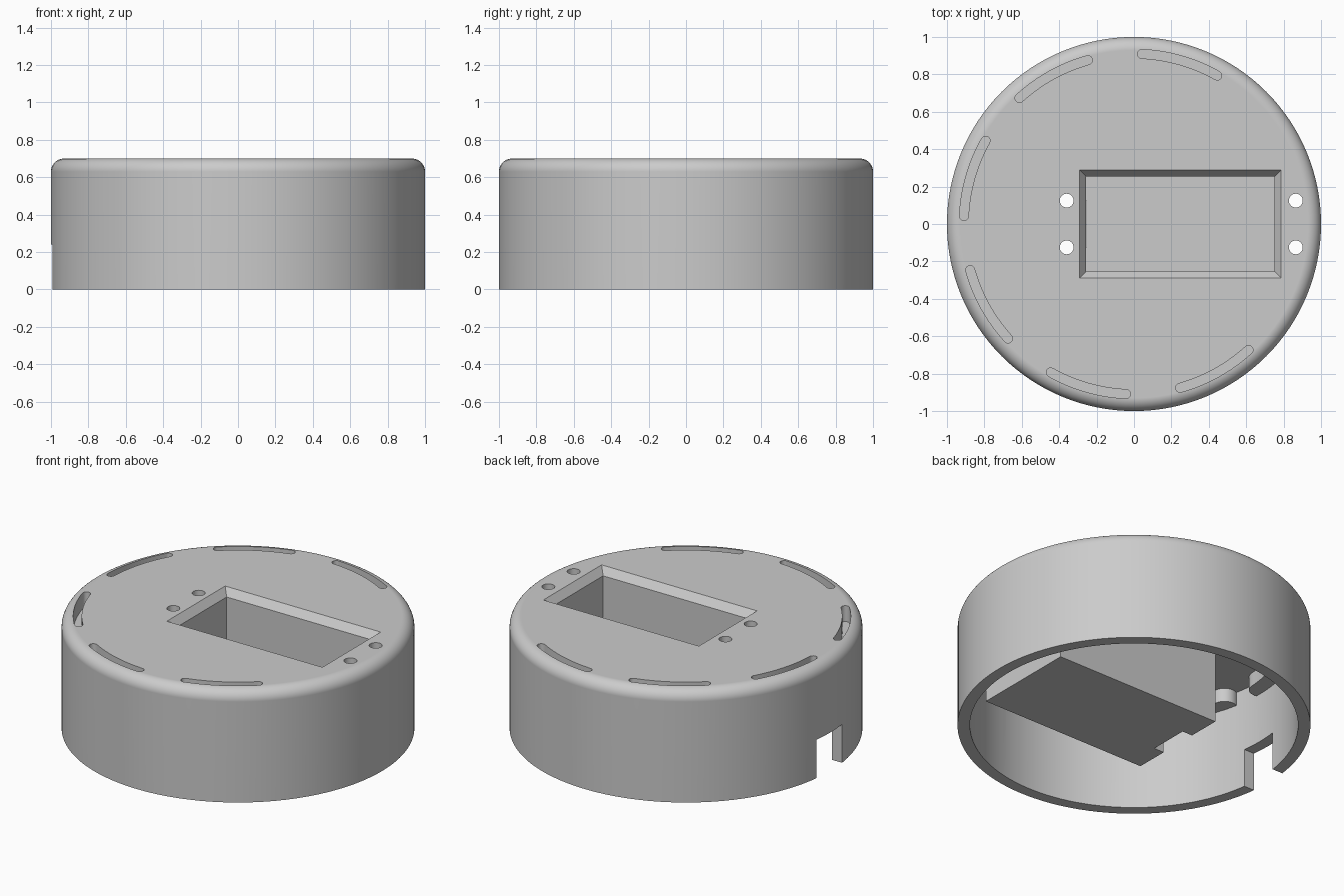
import bpy, bmesh, math

cube = bpy.data.objects.get("Cube")
if cube:
    bpy.data.objects.remove(cube, do_unlink=True)

SEG = 128
HEIGHT, WALL, FILLET = 0.70, 0.07, 0.07
WELL_X = 0.2475          # centre of the display well
SLOT_R = 0.91            # radius of the slot ring


def loft(name, rings):
    """Closed solid through matching rings of points."""
    bm = bmesh.new()
    loops = [[bm.verts.new(p) for p in ring] for ring in rings]
    n = len(loops[0])
    for a, b in zip(loops, loops[1:]):
        for i in range(n):
            j = (i + 1) % n
            bm.faces.new((a[i], a[j], b[j], b[i]))
    bm.faces.new(loops[0][::-1])
    bm.faces.new(loops[-1])
    bmesh.ops.recalc_face_normals(bm, faces=bm.faces)
    mesh = bpy.data.meshes.new(name)
    bm.to_mesh(mesh)
    bm.free()
    obj = bpy.data.objects.new(name, mesh)
    bpy.context.collection.objects.link(obj)
    return obj


def circle(r, z, cx=0, cy=0, n=SEG):
    return [(cx + r * math.cos(2 * math.pi * i / n),
             cy + r * math.sin(2 * math.pi * i / n), z) for i in range(n)]


def rect(cx, hx, hy, z):
    return [(cx - hx, -hy, z), (cx + hx, -hy, z), (cx + hx, hy, z), (cx - hx, hy, z)]


def arc_slot(mid, half_width, z):
    """Curved slot outline with round ends, centred on angle mid."""
    span, steps, cap = math.radians(13.3), 16, 10
    pts = []
    for side, r in ((1, SLOT_R + half_width), (-1, SLOT_R - half_width)):
        for i in range(steps + 1):
            a = mid + side * span * (2 * i / steps - 1)
            pts.append((r * math.cos(a), r * math.sin(a), z))
        end = mid + side * span
        cx, cy = SLOT_R * math.cos(end), SLOT_R * math.sin(end)
        start = end if side > 0 else end + math.pi
        for i in range(1, cap):
            a = start + math.pi * i / cap
            pts.append((cx + half_width * math.cos(a), cy + half_width * math.sin(a), z))
    return pts


def combine(target, tool, operation):
    mod = target.modifiers.new(operation.lower(), 'BOOLEAN')
    mod.operation, mod.object, mod.solver = operation, tool, 'EXACT'
    bpy.context.view_layer.objects.active = target
    bpy.ops.object.modifier_apply(modifier=mod.name)
    bpy.data.objects.remove(tool, do_unlink=True)


# Round shell with a filleted top edge, hollow from below
profile = [(1, 0)]
for i in range(11):
    a = math.pi / 2 * i / 10
    profile.append((1 - FILLET + FILLET * math.cos(a), HEIGHT - FILLET + FILLET * math.sin(a)))
body = loft("round_housing", [circle(r, z) for r, z in profile])
cavity = loft("cavity", [circle(1 - WALL, -0.1), circle(1 - WALL, HEIGHT - 0.065)])
combine(body, cavity, 'DIFFERENCE')

# Display well box reaching down to the base
combine(body, loft("well_box", [rect(WELL_X, 0.572, 0.33, 0),
                                rect(WELL_X, 0.572, 0.33, 0.66)]), 'UNION')

# Troughs hanging beneath the six slots
slot_angles = [math.radians(74 + 45 * i) for i in range(6)]
for a in slot_angles:
    combine(body, loft("trough", [arc_slot(a, 0.073, 0.55),
                                  arc_slot(a, 0.073, 0.66)]), 'UNION')

# Chamfered well opening
rim = 0.046
combine(body, loft("well", [rect(WELL_X, 0.503, 0.253, 0.065),
                            rect(WELL_X, 0.503, 0.253, HEIGHT - rim),
                            rect(WELL_X, 0.538, 0.288, HEIGHT),
                            rect(WELL_X, 0.538, 0.288, HEIGHT + 0.1)]), 'DIFFERENCE')

# Curved slots
for a in slot_angles:
    combine(body, loft("slot", [arc_slot(a, 0.024, 0.60),
                                arc_slot(a, 0.024, 0.80)]), 'DIFFERENCE')

# Screw holes either side of the well
for x in (-0.36, 0.865):
    for y in (-0.125, 0.125):
        combine(body, loft("hole", [circle(0.037, 0.5, x, y, 32),
                                    circle(0.037, 0.8, x, y, 32)]), 'DIFFERENCE')

# Cable notch through the outer wall and the well wall
combine(body, loft("notch", [rect(-0.68, 0.425, 0.125, -0.1),
                             rect(-0.68, 0.425, 0.125, 0.24)]), 'DIFFERENCE')

# Colour and shading
grey = bpy.data.materials.new("light_grey")
grey.use_nodes = True
colour = (0.6, 0.6, 0.6, 1)
grey.diffuse_color = colour
grey.node_tree.nodes["Principled BSDF"].inputs["Base Color"].default_value = colour
body.data.materials.clear()
body.data.materials.append(grey)
for poly in body.data.polygons:
    poly.material_index = 0

bpy.ops.object.select_all(action='DESELECT')
body.select_set(True)
bpy.context.view_layer.objects.active = body
bpy.ops.object.shade_smooth_by_angle(angle=math.radians(30))
weighted = body.modifiers.new("weighted_normals", 'WEIGHTED_NORMAL')
weighted.keep_sharp = True
